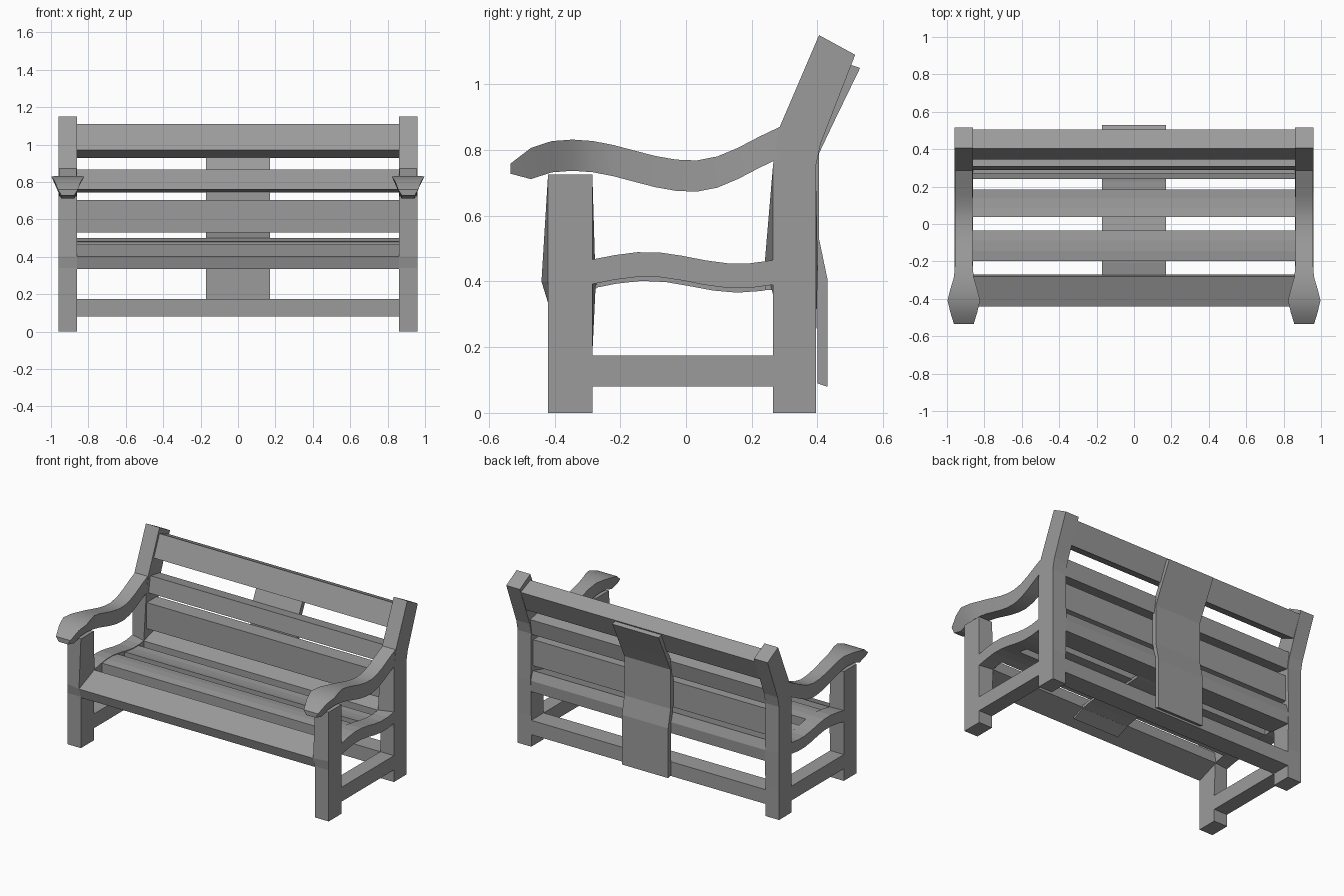
import bpy
import bmesh
from math import cos, sin, exp, pi, radians

default_cube = bpy.data.objects.get("Cube")
if default_cube:
    bpy.data.objects.remove(default_cube, do_unlink=True)

grey = bpy.data.materials.new("plain grey")
grey.use_nodes = True
colour = (0.33, 0.33, 0.33, 1)
grey.diffuse_color = colour
grey.node_tree.nodes["Principled BSDF"].inputs["Base Color"].default_value = colour

# Main dimensions: frame sides, frame middle, half width of the centre panel
INNER, OUTER = 0.86, 0.96
MIDDLE = (INNER + OUTER) / 2
PANEL = 0.17
FRONT, FRONT_BACK = -0.42, -0.285
REAR, REAR_BACK = 0.265, 0.395
BAR_BOTTOM, BAR_HEIGHT = 0.08, 0.095


def loft(name, rings):
    """Skin a list of equal-length closed rings and cap both ends."""
    bm = bmesh.new()
    rows = [[bm.verts.new(point) for point in ring] for ring in rings]
    for row, following in zip(rows, rows[1:]):
        for i in range(len(row)):
            bm.faces.new((row[i - 1], row[i], following[i], following[i - 1]))
    bm.faces.new(rows[0])
    bm.faces.new(rows[-1])
    bmesh.ops.recalc_face_normals(bm, faces=bm.faces)
    mesh = bpy.data.meshes.new(name)
    bm.to_mesh(mesh)
    bm.free()
    mesh.materials.append(grey)
    obj = bpy.data.objects.new(name, mesh)
    bpy.context.collection.objects.link(obj)
    return obj


def prism(name, start, end, outline, end_outline=None):
    """Stretch a side outline of (y, z) points from one x to another."""
    return loft(name, [[(start, y, z) for y, z in outline],
                       [(end, y, z) for y, z in end_outline or outline]])


def plank(y, z, height, depth, lean=0):
    """Outline of a board leaning back from its lower front corner."""
    c, s = cos(radians(lean)), sin(radians(lean))
    up, back = (s * height, c * height), (c * depth, -s * depth)
    return [(y, z), (y + up[0], z + up[1]),
            (y + up[0] + back[0], z + up[1] + back[1]), (y + back[0], z + back[1])]


def seat_strip(start, end, drop, thickness, steps):
    """Outline of a strip that follows the wavy seat line."""
    ys = [start + (end - start) * i / steps for i in range(steps + 1)]
    top = [(y, 0.472 + 0.018 * cos(pi * (y + 0.12) / 0.28) - drop) for y in ys]
    return top + [(y, z - thickness) for y, z in reversed(top)]


def front_leg(swell):
    """Front leg outline, bulging at seat height by the swell."""
    return [(FRONT, 0), (FRONT, 0.34), (FRONT - swell, 0.4), (FRONT, 0.725),
            (FRONT_BACK, 0.725), (FRONT_BACK + swell / 2, 0.39),
            (FRONT_BACK, 0.18), (FRONT_BACK, 0)]


def rear_leg(swell):
    """Rear leg outline with its leaning top, bulging by the swell."""
    return [(REAR, 0), (REAR, 0.36), (REAR - swell, 0.46), (REAR, 0.755),
            (0.285, 0.87), (0.405, 1.15), (0.515, 1.09), (0.41, 0.82),
            (REAR_BACK, 0.75), (REAR_BACK + swell / 4, 0.44),
            (REAR_BACK, 0.2), (REAR_BACK, 0)]


def armrest(name, x):
    """Wavy arm, widening into a drooping hand grip at the front."""
    rings, steps = [], 13
    for i in range(steps + 1):
        y = -0.535 + 0.82 * i / steps
        wave = 0.032 if y < 0.02 else 0.062
        top = 0.768 + wave * (1 + cos(pi * (y + 0.345) / 0.365))
        top -= 3 * min(0, y - FRONT) ** 2
        bottom = top - (0.095 if i else 0.03)
        wide = 0.047 + 0.04 * exp(-((y + 0.41) / 0.09) ** 2)
        narrow = 0.045 + 0.02 * y
        rings.append([(x - wide, y, top), (x + wide, y, top),
                      (x + narrow, y, bottom), (x - narrow, y, bottom)])
    arm = loft(name, rings)
    bpy.ops.object.select_all(action="DESELECT")
    arm.select_set(True)
    bpy.context.view_layer.objects.active = arm
    bpy.ops.object.shade_smooth_by_angle(angle=radians(30))


# Mirrored side frames
for sign, side in ((1, "left"), (-1, "right")):
    near, far = sign * INNER, sign * OUTER
    prism(side + "_front_leg", near, far, front_leg(0.02), front_leg(0))
    prism(side + "_rear_leg", near, far, rear_leg(0.025), rear_leg(0))
    prism(side + "_seat_rail", near, far, seat_strip(FRONT_BACK, REAR, 0, 0.075, 8))
    prism(side + "_lower_stretcher", near, far,
          plank(FRONT_BACK, BAR_BOTTOM, BAR_HEIGHT, REAR - FRONT_BACK))
    armrest(side + "_armrest", sign * MIDDLE)

# Boards spanning between the side frames
boards = {
    "front_seat_slat": [(FRONT, 0.335), (-0.44, 0.4), (-0.28, 0.466), (-0.27, 0.39)],
    "second_seat_slat": seat_strip(-0.198, -0.035, 0.004, 0.07, 3),
    "third_seat_slat": seat_strip(0.037, 0.185, 0.004, 0.07, 3),
    "rear_seat_slat": [(0.24, 0.375), (0.24, 0.46), (0.38, 0.5),
                       (0.4, 0.44), (REAR_BACK, 0.365)],
    "lower_back_slat": plank(0.27, 0.53, 0.173, 0.105),
    "middle_back_slat": plank(0.29, 0.76, 0.108, 0.1, lean=10),
    "top_back_slat": plank(0.345, 0.97, 0.152, 0.11, lean=23),
    "rear_stretcher": plank(REAR, BAR_BOTTOM, BAR_HEIGHT, REAR_BACK - REAR),
}
for name, outline in boards.items():
    prism(name, -INNER, INNER, outline)

# Curved panel up the middle of the back
panel_rear = [(0.43, BAR_BOTTOM), (0.43, 0.41), (0.405, 0.53),
              (0.405, 0.79), (0.45, 0.885), (0.53, 1.05)]
panel_front = [(y - 0.03, z + 0.01) for y, z in reversed(panel_rear)]
prism("back_panel", -PANEL, PANEL, panel_rear + panel_front)

# Thin support under the middle of the seat, bent down at the front
prism("seat_support", -PANEL, PANEL, seat_strip(-0.28, 0.3, 0.068, 0.02, 8))
prism("support_front_lip", -PANEL, PANEL, plank(-0.35, 0.345, 0.02, 0.09, lean=-24))
